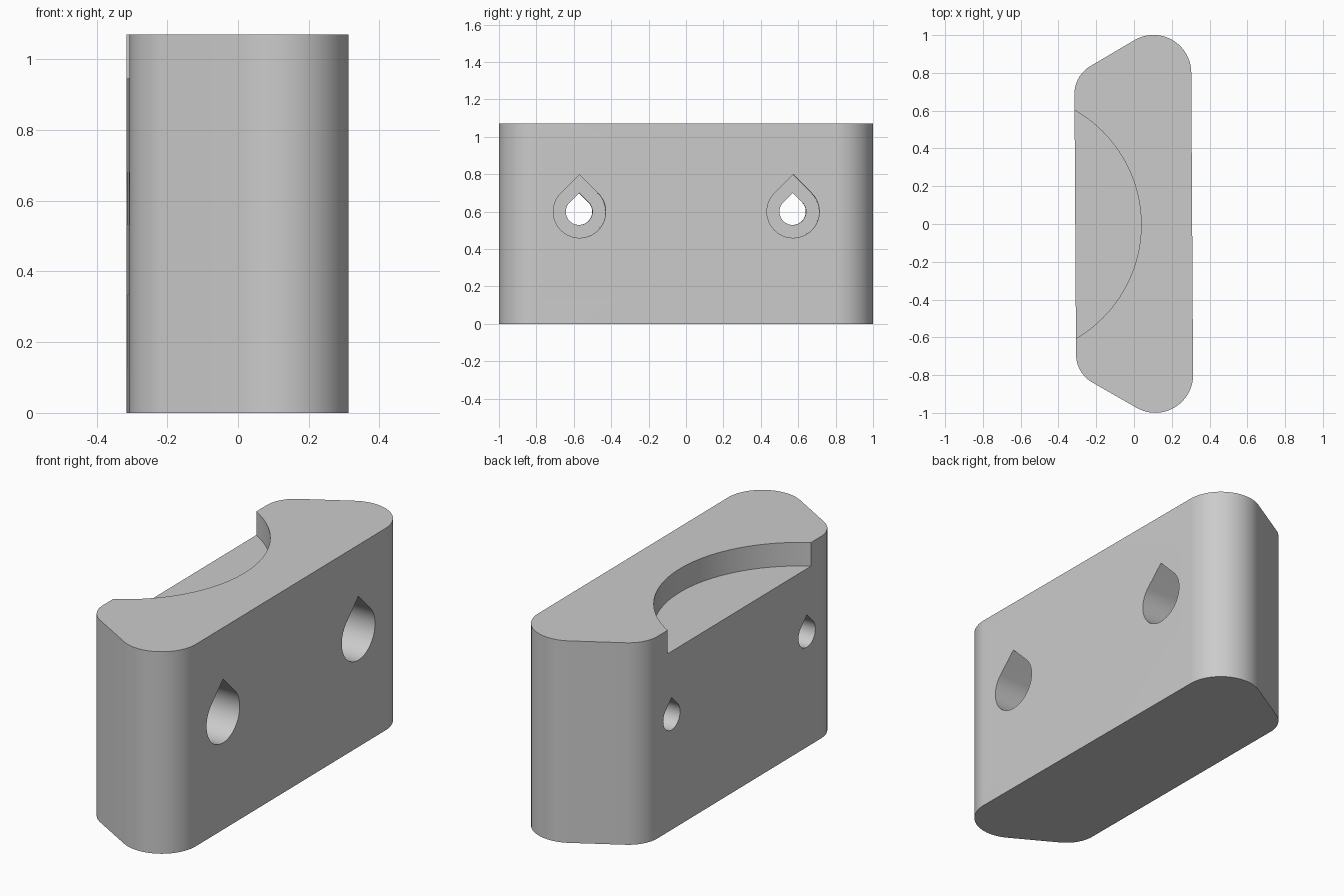
import bpy, bmesh
from math import sin, cos, radians, sqrt
from mathutils import Matrix

cube = bpy.data.objects.get("Cube")
if cube:
    bpy.data.objects.remove(cube, do_unlink=True)

HEIGHT = 1.07
SKEW = Matrix.Rotation(0.006, 4, 'Z')   # slight turn of the whole block

grey = bpy.data.materials.new("light grey")
grey.use_nodes = True
colour = (0.6, 0.6, 0.6, 1)
grey.diffuse_color = colour
grey.node_tree.nodes["Principled BSDF"].inputs["Base Color"].default_value = colour


def arc(cx, cy, r, start, end, steps):
    """Points along an arc, angles in degrees."""
    angles = [radians(start + (end - start) * i / steps) for i in range(steps + 1)]
    return [(cx + r * cos(a), cy + r * sin(a)) for a in angles]


def prism(name, ring, offset):
    """Extrude a closed ring of 3D points by an offset."""
    bm = bmesh.new()
    face = bm.faces.new([bm.verts.new(p) for p in ring])
    top = bmesh.ops.extrude_face_region(bm, geom=[face])["geom"]
    verts = [v for v in top if isinstance(v, bmesh.types.BMVert)]
    bmesh.ops.translate(bm, verts=verts, vec=offset)
    bmesh.ops.recalc_face_normals(bm, faces=bm.faces)
    bm.transform(SKEW)
    mesh = bpy.data.meshes.new(name)
    bm.to_mesh(mesh)
    bm.free()
    mesh.materials.append(grey)
    obj = bpy.data.objects.new(name, mesh)
    bpy.context.collection.objects.link(obj)
    return obj


def teardrop(name, y, r, x0, x1):
    """Teardrop bore along x, pointed at the top."""
    ring = arc(y, 0.6, r, 135, 405, 48) + [(y, 0.6 + r * sqrt(2))]
    return prism(name, [(x0, a, b) for a, b in ring], (x1 - x0, 0, 0))


# Block outline: two rounded corners per end, mirrored in y
half = arc(0.108, 0.8, 0.2, 0, 120, 32) + arc(-0.141, 0.69, 0.17, 120, 180, 16)
outline = half + [(x, -y) for x, y in reversed(half)]
block = prism("clamp_block", [(x, y, 0) for x, y in outline], (0, 0, HEIGHT))

# Round pocket in the top, then stepped screw bores
pocket = arc(-0.66, 0, 0.698, 0, 360, 128)[:-1]
cutters = [prism("pocket_cutter", [(x, y, 0.945) for x, y in pocket], (0, 0, 0.3))]
for y in (-0.571, 0.571):
    cutters.append(teardrop("screw_bore_cutter", y, 0.071, -0.5, 0.5))
    cutters.append(teardrop("head_bore_cutter", y, 0.14, -0.07, 0.5))

bpy.ops.object.select_all(action='DESELECT')
bpy.context.view_layer.objects.active = block
block.select_set(True)
for cutter in cutters:
    cutter.hide_render = True
    mod = block.modifiers.new("cut", 'BOOLEAN')
    mod.operation = 'DIFFERENCE'
    mod.solver = 'EXACT'
    mod.object = cutter
    bpy.ops.object.modifier_apply(modifier=mod.name)
    bpy.data.objects.remove(cutter, do_unlink=True)

bpy.ops.object.shade_smooth_by_angle(angle=radians(25))
